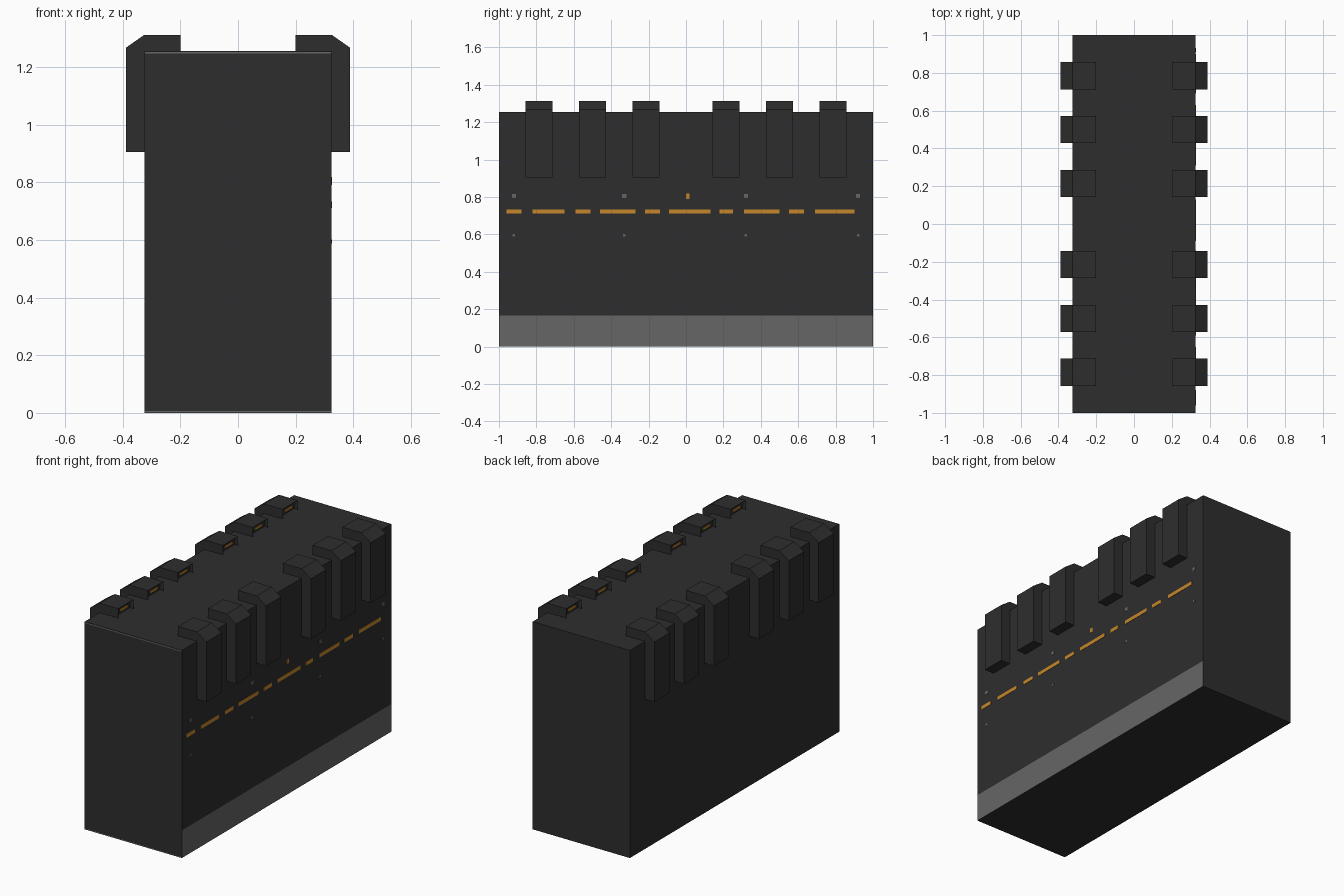
import bpy, bmesh
from mathutils import Vector

if "Cube" in bpy.data.objects:
    bpy.data.objects.remove(bpy.data.objects["Cube"])


def material(name, r, g, b):
    m = bpy.data.materials.new(name)
    m.diffuse_color = (r, g, b, 1)
    m.use_nodes = True
    m.node_tree.nodes["Principled BSDF"].inputs["Base Color"].default_value = m.diffuse_color
    return m


DARK = material("charcoal", 0.027, 0.027, 0.027)
GREY = material("mid grey", 0.133, 0.133, 0.133)
ORANGE = material("amber", 0.56, 0.24, 0.024)

W, TOP = 0.325, 1.255


def finish(bm, name, *mats):
    mesh = bpy.data.meshes.new(name)
    bm.to_mesh(mesh)
    bm.free()
    for m in mats:
        mesh.materials.append(m)
    ob = bpy.data.objects.new(name, mesh)
    bpy.context.collection.objects.link(ob)
    return ob


def add_box(bm, x0, x1, y0, y1, z0, z1):
    vs = bmesh.ops.create_cube(bm, size=1)["verts"]
    for v in vs:
        v.co = Vector(((x0 + x1) / 2 + v.co.x * (x1 - x0),
                       (y0 + y1) / 2 + v.co.y * (y1 - y0),
                       (z0 + z1) / 2 + v.co.z * (z1 - z0)))


# Main body, with a grey band cut along the foot of the right side
bm = bmesh.new()
add_box(bm, -W, W, -1, 1, 0, TOP)
bmesh.ops.bisect_plane(bm, geom=bm.verts[:] + bm.edges[:] + bm.faces[:],
                       plane_co=(0, 0, 0.167), plane_no=(0, 0, 1))
bm.normal_update()
for f in bm.faces:
    if f.normal.x > 0.9 and f.calc_center_median().z < 0.167:
        f.material_index = 1
finish(bm, "body", DARK, GREY)

# Hooked clips over both long top edges, each with a recessed inner end
profile = [(0.2, TOP), (0.2, 1.312), (W, 1.312), (0.388, 1.268),
           (0.388, 0.905), (W, 0.905), (W, TOP)]
clip_half = 0.072
rows = (-0.785, -0.5, -0.215, 0.215, 0.5, 0.785)
clips, lights = bmesh.new(), bmesh.new()
for side in (-1, 1):
    for y in rows:
        vs = [clips.verts.new((side * x, y - clip_half, z)) for x, z in profile]
        face = clips.faces.new(vs)
        ext = bmesh.ops.extrude_face_region(clips, geom=[face])["geom"]
        for v in ext:
            if isinstance(v, bmesh.types.BMVert):
                v.co.y += 2 * clip_half
        xs = sorted((side * 0.188, side * 0.217))
        add_box(lights, *sorted((side * 0.210, side * 0.216)),
                y - 0.035, y + 0.035, 1.277, 1.290)
bmesh.ops.recalc_face_normals(clips, faces=clips.faces[:])
ends = [f for f in clips.faces
        if abs(abs(f.calc_center_median().x) - 0.2) < 0.001 and abs(f.normal.x) > 0.9]
bmesh.ops.inset_individual(clips, faces=ends, thickness=0.013)
for f in ends:
    for v in f.verts:
        v.co.x += 0.015 if v.co.x > 0 else -0.015
finish(clips, "edge_clips", DARK)
finish(lights, "clip_lights", ORANGE)

# Broken amber line along the right side, plus one small lamp
dashes = [(-0.96, -0.88), (-0.82, -0.65), (-0.59, -0.51), (-0.46, -0.27),
          (-0.22, -0.14), (-0.09, 0.13), (0.18, 0.25), (0.31, 0.50),
          (0.55, 0.63), (0.69, 0.90)]
bm = bmesh.new()
for y0, y1 in dashes:
    add_box(bm, W - 0.002, W + 0.002, y0, y1, 0.711, 0.734)
add_box(bm, W - 0.002, W + 0.002, 0.0, 0.02, 0.79, 0.818)
finish(bm, "amber_dashes", ORANGE)

# Small grey rivets on the right side
bm = bmesh.new()
for y in (-0.92, -0.33, 0.32, 0.92):
    for z, r in ((0.805, 0.011), (0.595, 0.007)):
        add_box(bm, W - 0.002, W + 0.002, y - r, y + r, z - r, z + r)
finish(bm, "side_rivets", GREY)

# Thin worn trim along the top and bottom of the front
bm = bmesh.new()
for z in (0.001, TOP - 0.008):
    add_box(bm, -W + 0.002, W - 0.002, -1.001, -0.999, z, z + 0.006)
finish(bm, "front_trim", GREY)
